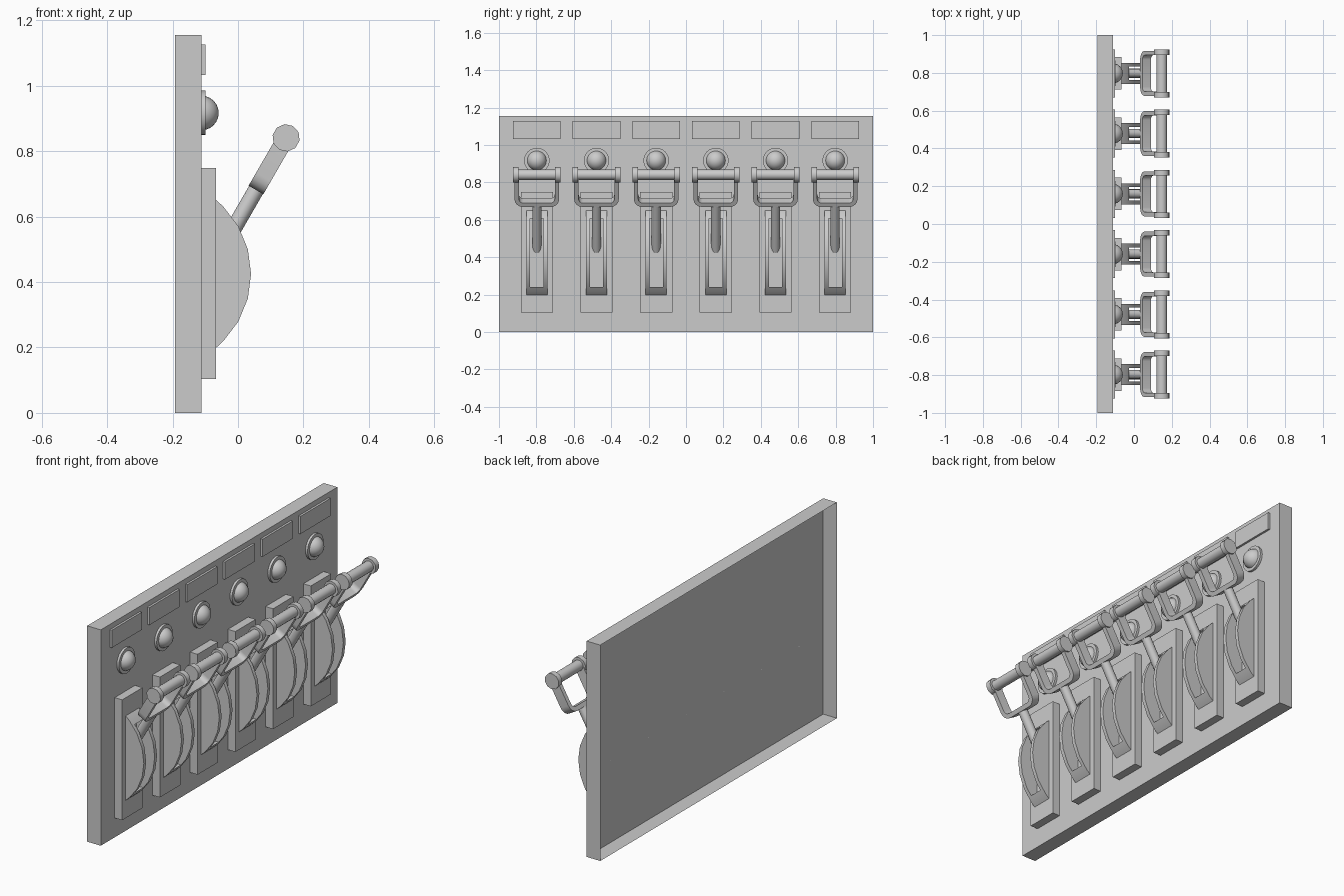
import bpy, bmesh, math
from mathutils import Matrix, Vector

if "Cube" in bpy.data.objects:
    bpy.data.objects.remove(bpy.data.objects["Cube"])

FACE = -0.112                                   # front surface of the panel
SLOTS = [(i - 2.5) * 0.319 for i in range(6)]   # y position of each lever unit
TILT = Matrix.Translation((-0.092, 0, 0.427)) @ Matrix.Rotation(math.radians(30), 4, 'Y')


def finish(name, bm, smooth=None):
    bmesh.ops.recalc_face_normals(bm, faces=bm.faces)
    me = bpy.data.meshes.new(name)
    bm.to_mesh(me)
    bm.free()
    ob = bpy.data.objects.new(name, me)
    bpy.context.collection.objects.link(ob)
    if smooth:
        bpy.ops.object.select_all(action='DESELECT')
        ob.select_set(True)
        bpy.context.view_layer.objects.active = ob
        bpy.ops.object.shade_smooth_by_angle(angle=math.radians(smooth))
    return ob


def box_bm(x0, x1, y0, y1, z0, z1):
    bm = bmesh.new()
    m = Matrix.Translation(((x0 + x1) / 2, (y0 + y1) / 2, (z0 + z1) / 2))
    bmesh.ops.create_cube(bm, size=1, matrix=m @ Matrix.Diagonal((x1 - x0, y1 - y0, z1 - z0, 1)))
    return bm


def rod(bm, a, b, r, n):
    a, b = Vector(a), Vector(b)
    q = (b - a).to_track_quat('Z', 'Y').to_matrix().to_4x4()
    bmesh.ops.create_cone(bm, cap_ends=True, segments=n, radius1=r, radius2=r,
                          depth=(b - a).length, matrix=Matrix.Translation((a + b) / 2) @ q)


def prism(bm, pts, direction):
    f = bm.faces.new([bm.verts.new(p) for p in pts])
    ext = bmesh.ops.extrude_face_region(bm, geom=[f])['geom']
    bmesh.ops.translate(bm, vec=direction, verts=[v for v in ext if isinstance(v, bmesh.types.BMVert)])


def repeat(ob):
    for i, y in enumerate(SLOTS):
        o = ob if i == 0 else ob.copy()
        if i:
            bpy.context.collection.objects.link(o)
        o.location.y = y


# panel: shallow tray, open at the back
bm = box_bm(-0.193, FACE, -1, 1, 0, 1.155)
bm.normal_update()
bmesh.ops.delete(bm, geom=[f for f in bm.faces if f.normal.x < -0.9], context='FACES')
me_panel = finish("panel", bm)

# label plates and lever base plates
repeat(finish("label_plate", box_bm(FACE + 0.0005, -0.1, -0.127, 0.127, 1.033, 1.127)))
repeat(finish("base_plate", box_bm(FACE + 0.0005, -0.067, -0.086, 0.086, 0.104, 0.748)))

# indicator lamps: bezel ring and dome
bm = bmesh.new()
rod(bm, (FACE + 0.0005, 0, 0.917), (-0.099, 0, 0.917), 0.068, 24)
repeat(finish("lamp_bezel", bm, 35))
bm = bmesh.new()
bmesh.ops.create_uvsphere(bm, u_segments=20, v_segments=12, radius=0.053,
                          matrix=Matrix.Translation((FACE, 0, 0.917)) @ Matrix.Rotation(math.pi / 2, 4, 'Y'))
bmesh.ops.delete(bm, geom=[v for v in bm.verts if v.co.x < FACE - 0.001], context='VERTS')
repeat(finish("lamp_dome", bm, 40))

# curved quadrant guide with a slot for the lever
R, cx, cz = 0.292, -0.252, 0.425
end = math.degrees(math.acos((-0.067 - cx) / R))
arc = [-end, -45, -30, -15, 0, 15, 30, 45, end]
bm = bmesh.new()
prism(bm, [(cx + R * math.cos(math.radians(a)), -0.056, cz + R * math.sin(math.radians(a))) for a in arc],
      (0, 0.112, 0))
guide = finish("quadrant_guide", bm)
cutter = finish("slot_cutter", box_bm(-0.2, 0.2, -0.036, 0.036, 0.242, 0.608))
cutter.hide_render = True
mod = guide.modifiers.new("slot", 'BOOLEAN')
mod.operation, mod.object, mod.solver = 'DIFFERENCE', cutter, 'EXACT'
bpy.ops.object.select_all(action='DESELECT')
guide.select_set(True)
bpy.context.view_layer.objects.active = guide
bpy.ops.object.modifier_apply(modifier="slot")
bpy.data.objects.remove(cutter)
bpy.ops.object.shade_smooth_by_angle(angle=math.radians(30))
repeat(guide)

# lever shaft
bm = bmesh.new()
rod(bm, (0, 0, 0), (0, 0, 0.305), 0.0245, 16)
bm.transform(TILT)
repeat(finish("lever_shaft", bm, 40))


# U-shaped fork carrying the grip
def u_path(w, bottom, r, top=0.478):
    right = [(w, top)] + [(w - r + r * math.cos(t), bottom + r - r * math.sin(t))
                          for t in [k * math.pi / 8 for k in range(5)]]
    return right + [(-y, z) for y, z in reversed(right)]


bm = bmesh.new()
outline = u_path(0.119, 0.294, 0.045) + u_path(0.096, 0.317, 0.025)[::-1]
prism(bm, [(-0.026, y, z) for y, z in outline], (0.052, 0, 0))
bm.transform(TILT)
repeat(finish("lever_fork", bm, 35))

# grip bar with end caps
bm = bmesh.new()
rod(bm, (0, -0.105, 0.478), (0, 0.105, 0.478), 0.028, 16)
for s in (-1, 1):
    rod(bm, (0, s * 0.098, 0.478), (0, s * 0.127, 0.478), 0.042, 10)
bm.transform(TILT)
repeat(finish("lever_grip", bm, 40))
